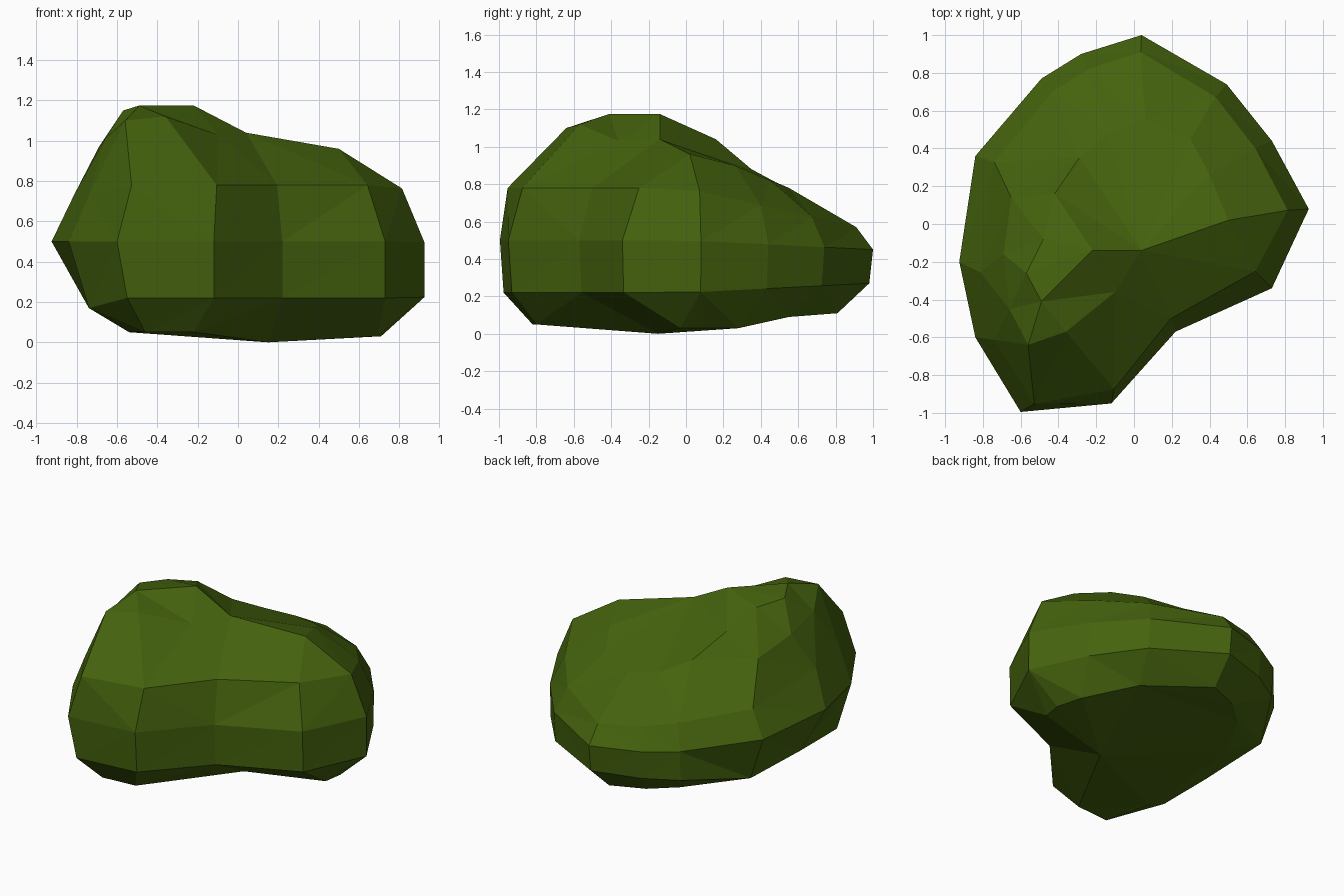
import bpy, bmesh

if "Cube" in bpy.data.objects:
    bpy.data.objects.remove(bpy.data.objects["Cube"])

# widest outline of the bush, counter-clockwise from the front left
OUTLINE = [(-.60, -.995), (-.12, -.95), (.22, -.57), (.73, -.34), (.925, .08), (.73, .44),
           (.49, .74), (.04, 1.0), (-.28, .90), (-.49, .77), (-.84, .36), (-.925, -.20), (-.84, -.60)]

# underside and crown rings, one point per outline column
FOOT = [(-.46, -.82, .05), (-.22, -.80, .05), (.15, -.15, 0), (.69, -.03, .03), (.71, .10, .03),
        (.66, .28, .03), (.42, .55, .09), (.02, .81, .11), (-.20, .72, .11), (-.36, .58, .11),
        (-.54, .25, .09), (-.54, -.15, .06), (-.54, -.50, .05)]
CROWN = [(-.56, -.64, 1.10), (-.36, -.57, 1.12), (-.10, -.36, 1.03), (.04, -.14, 1.04),
         (.50, .02, .96), (.40, .26, .90), (.30, .45, .82), (.06, .55, .78), (-.14, .48, .81),
         (-.29, .35, .88), (-.65, .14, .91), (-.69, -.16, .97), (-.66, -.45, 1.01)]

# summit points; the last is the right-hand dip, shared with the crown
PEAKS = [(-.49, -.41, 1.175), (-.22, -.14, 1.175), (-.42, .16, 1.04), (-.48, -.08, 1.13),
         (-.57, -.26, 1.15)]
DIP = 3
TO_PEAK = [0, 0, 1, 5, 5, 5, 5, 5, 5, 2, 3, 4, 4]

# side rings follow the outline: tucked in below on the left, sloping down to the back above
skirt = [(max(x + .5 * max(0, -.5 - x), -.74) if x > -.8 else -.74, y * .98,
          .22 + .05 * max(0, y) - .05 * (x < -.8)) for x, y in OUTLINE]
belly = [(x, y, .5 - .05 * max(0, y)) for x, y in OUTLINE]
shoulder = [(x * .88, y * .91 + .08 * x * (y < 0), .78 - .21 * max(0, y) - .05 * (x < -.8))
            for x, y in OUTLINE]

bm = bmesh.new()
rings = [[bm.verts.new(p) for p in ring] for ring in (FOOT, skirt, belly, shoulder, CROWN)]
peaks = [bm.verts.new(p) for p in PEAKS] + [rings[-1][DIP]]
rings.append([peaks[i] for i in TO_PEAK])

# skin between neighbouring rings
n = len(OUTLINE)
for low, high in zip(rings, rings[1:]):
    for i in range(n):
        j = (i + 1) % n
        corners = list(dict.fromkeys((low[i], low[j], high[j], high[i])))
        if len(corners) > 2:
            bm.faces.new(corners)

# summit and underside
for a, b, c in ((0, 1, 4), (1, 3, 4), (1, 2, 3), (1, 5, 2)):
    bm.faces.new((peaks[a], peaks[b], peaks[c]))
bm.faces.new(rings[0][::-1])
bmesh.ops.triangulate(bm, faces=bm.faces[:])
bmesh.ops.recalc_face_normals(bm, faces=bm.faces[:])

mesh = bpy.data.meshes.new("bush")
bm.to_mesh(mesh)
bm.free()

green = bpy.data.materials.new("leaf green")
green.diffuse_color = (.058, .122, .004, 1)
green.use_nodes = True
green.node_tree.nodes["Principled BSDF"].inputs["Base Color"].default_value = green.diffuse_color
mesh.materials.append(green)
bpy.context.collection.objects.link(bpy.data.objects.new("bush", mesh))
